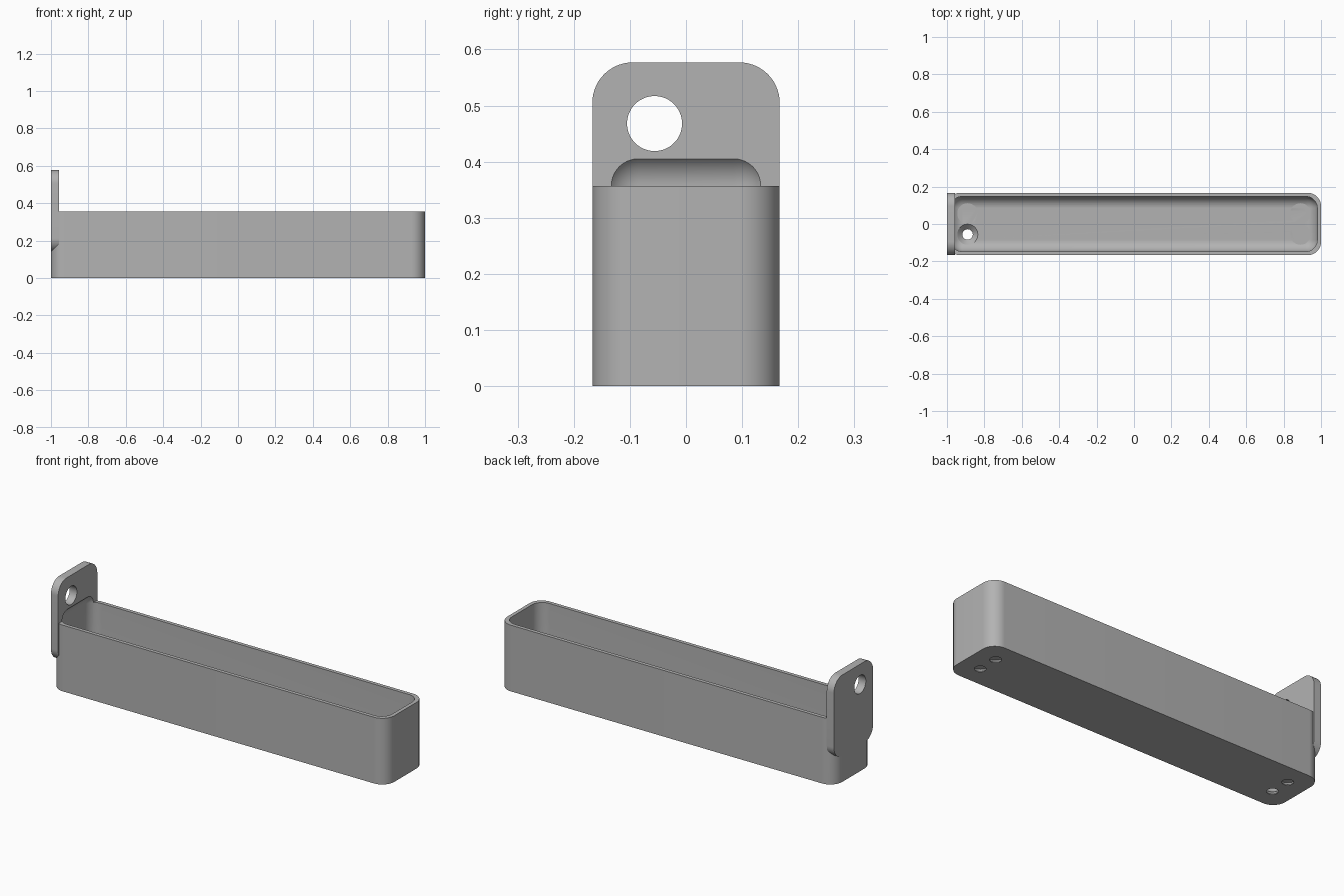
import bpy, bmesh, math
from mathutils import Matrix, Vector

if "Cube" in bpy.data.objects:
    bpy.data.objects.remove(bpy.data.objects["Cube"], do_unlink=True)

LENGTH, HALF_WIDTH, HEIGHT = 1.0, 0.167, 0.357
WALL, FLOOR = 0.02, 0.03
OUTER_R, INNER_R = 0.072, 0.062
PLATE_X = -0.957

grey = bpy.data.materials.new("plain_grey")
grey.use_nodes = True
COLOUR = (0.45, 0.45, 0.45, 1)
grey.diffuse_color = COLOUR
grey.node_tree.nodes["Principled BSDF"].inputs["Base Color"].default_value = COLOUR


def finish(bm, name):
    mesh = bpy.data.meshes.new(name)
    bm.to_mesh(mesh)
    bm.free()
    mesh.materials.append(grey)
    obj = bpy.data.objects.new(name, mesh)
    bpy.context.collection.objects.link(obj)
    return obj


def rounded_box(name, low, high, radius, axis=None):
    """Box with the edges along one axis rounded, or all edges if axis is None."""
    low, high = Vector(low), Vector(high)
    bm = bmesh.new()
    bmesh.ops.create_cube(bm, size=1)
    size = high - low
    for v in bm.verts:
        v.co = Vector(a * b for a, b in zip(v.co, size)) + (low + high) / 2
    edges = [e for e in bm.edges if axis is None
             or abs((e.verts[0].co - e.verts[1].co).normalized()[axis]) > 0.9]
    bmesh.ops.bevel(bm, geom=edges, offset=radius, segments=14, profile=0.5,
                    affect='EDGES', clamp_overlap=False)
    return finish(bm, name)


def cone(name, centre, r1, r2, depth, turn=None):
    bm = bmesh.new()
    bmesh.ops.create_cone(bm, cap_ends=True, segments=64, radius1=r1, radius2=r2,
                          depth=depth, matrix=Matrix.Translation(centre) @ (turn or Matrix()))
    return finish(bm, name)


def combine(target, other, operation):
    """Apply a boolean, then discard the helper."""
    mod = target.modifiers.new(operation, 'BOOLEAN')
    mod.operation, mod.solver, mod.object = operation, 'EXACT', other
    bpy.context.view_layer.objects.active = target
    bpy.ops.object.modifier_apply(modifier=mod.name)
    bpy.data.objects.remove(other, do_unlink=True)


# Tray body with a rounded plate standing at its right end
tray = rounded_box("wall_tray", (-LENGTH, -HALF_WIDTH, 0),
                   (LENGTH, HALF_WIDTH, HEIGHT), OUTER_R, axis=2)
plate = rounded_box("end_plate", (-LENGTH, -HALF_WIDTH, 0.14),
                    (PLATE_X, HALF_WIDTH, 0.577), OUTER_R, axis=0)
combine(tray, plate, 'UNION')

# Hollow, rounded on every edge, reaching slightly into the plate
hollow = rounded_box("hollow", (-LENGTH + WALL, -HALF_WIDTH + WALL, FLOOR),
                     (LENGTH - WALL, HALF_WIDTH - WALL, HEIGHT + INNER_R), INNER_R)
combine(tray, hollow, 'DIFFERENCE')

# Hanging hole through the plate
hole = cone("hanging_hole", (-0.98, -0.056, 0.468), 0.049, 0.049, 0.2,
            Matrix.Rotation(math.pi / 2, 4, 'Y'))
combine(tray, hole, 'DIFFERENCE')

# Countersunk screw holes in the floor
SCREW_R, HEAD_R = 0.028, 0.055
for x in (-0.89, 0.89):
    for y in (-0.056, 0.056):
        sink = HEAD_R - SCREW_R
        combine(tray, cone("screw_hole", (x, y, 0), SCREW_R, SCREW_R, 0.1), 'DIFFERENCE')
        combine(tray, cone("countersink", (x, y, FLOOR - sink / 2), SCREW_R, HEAD_R, sink),
                'DIFFERENCE')
        combine(tray, cone("head_clearance", (x, y, FLOOR + 0.03), HEAD_R, HEAD_R, 0.06),
                'DIFFERENCE')

# Smooth the rounded parts, keep the rims crisp
bpy.ops.object.select_all(action='DESELECT')
tray.select_set(True)
bpy.context.view_layer.objects.active = tray
bpy.ops.object.shade_smooth_by_angle(angle=math.radians(30))
